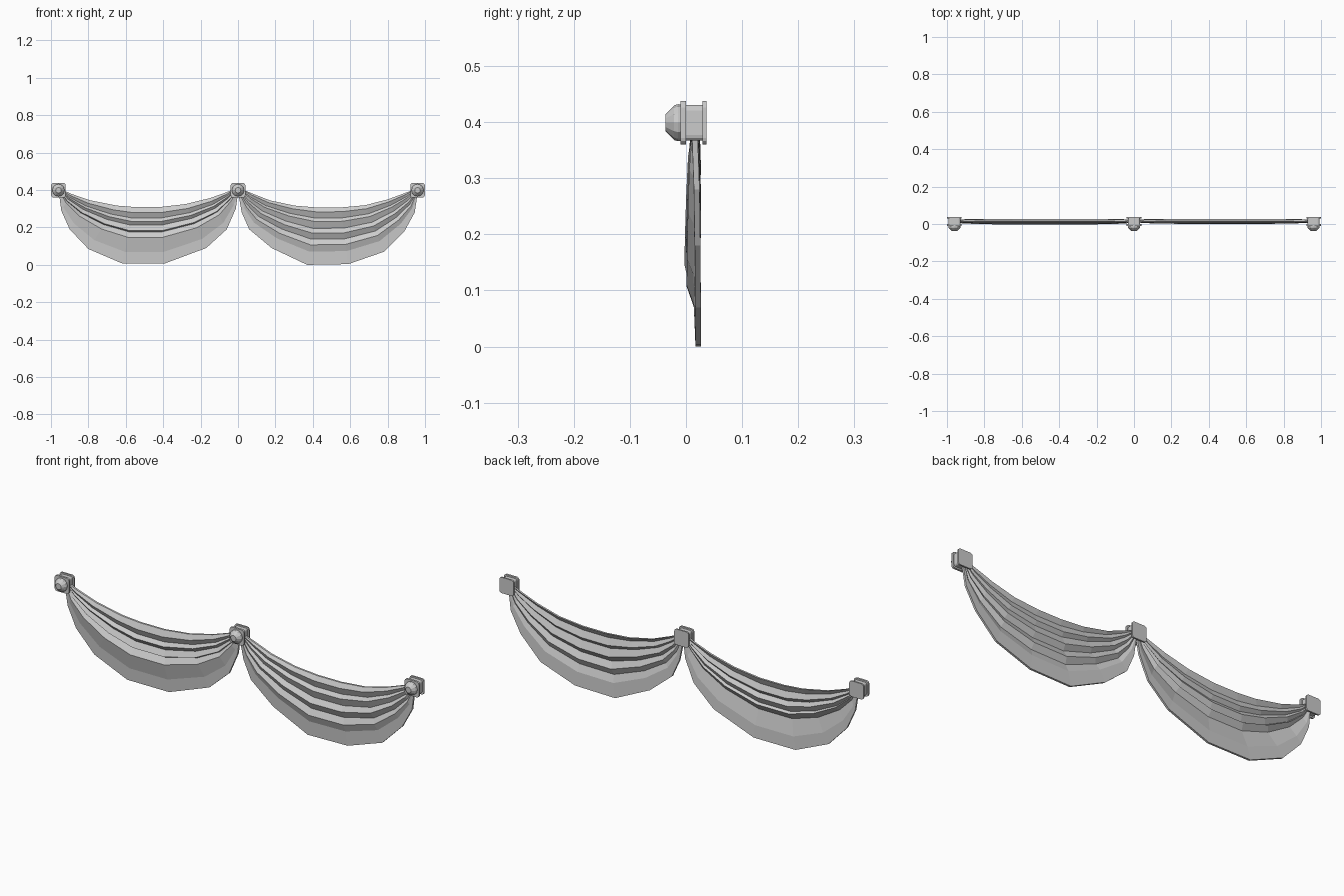
import bpy, bmesh, math
from mathutils import Matrix

if "Cube" in bpy.data.objects:
    bpy.data.objects.remove(bpy.data.objects["Cube"])


def make_object(name, bm):
    bmesh.ops.recalc_face_normals(bm, faces=bm.faces)
    mesh = bpy.data.meshes.new(name)
    bm.to_mesh(mesh)
    bm.free()
    ob = bpy.data.objects.new(name, mesh)
    bpy.context.collection.objects.link(ob)
    return ob


def rounded_block(name, x, y0, y1, half, corner, zc=0.399):
    # square block with its four front-to-back edges rounded
    bm = bmesh.new()
    bmesh.ops.create_cube(bm, size=1)
    bmesh.ops.scale(bm, vec=(2 * half, y1 - y0, 2 * half), verts=bm.verts)
    edges = [e for e in bm.edges
             if abs(e.verts[0].co.y - e.verts[1].co.y) > 0.5 * (y1 - y0)]
    bmesh.ops.bevel(bm, geom=edges, offset=corner, segments=3, profile=0.5, affect='EDGES')
    bmesh.ops.translate(bm, vec=(x, (y0 + y1) / 2, zc), verts=bm.verts)
    return make_object(name, bm)


def knob(name, x, zc=0.399, sides=12):
    # turned boss pointing to the front
    profile = [(0.031, -0.005), (0.033, -0.014), (0.031, -0.021),
               (0.023, -0.029), (0.015, -0.0365)]
    bm = bmesh.new()
    rings = []
    for r, y in profile:
        rings.append([bm.verts.new((x + r * math.cos(2 * math.pi * i / sides), y,
                                    zc + r * math.sin(2 * math.pi * i / sides)))
                      for i in range(sides)])
    for a, b in zip(rings, rings[1:]):
        for i in range(sides):
            j = (i + 1) % sides
            bm.faces.new((a[i], a[j], b[j], b[i]))
    bm.faces.new(rings[0])
    bm.faces.new(rings[-1])
    return make_object(name, bm)


def swag(name, top, bottom, folds):
    # pleated sheet between a top and a bottom curve; folds = (height at middle, depth)
    z_hi, z_lo = folds[0][0], folds[-1][0]
    n = len(top)
    thick = 0.010
    bm = bmesh.new()
    front, back = [], []
    for z, y in folds:
        f = (z_hi - z) / (z_hi - z_lo)
        fr, bk = [], []
        for i, ((xa, za), (xb, zb)) in enumerate(zip(top, bottom)):
            fade = math.sin(math.pi * i / (n - 1)) ** 0.6
            px, pz = xa + (xb - xa) * f, za + (zb - za) * f
            py = 0.011 + (y - 0.011) * fade
            fr.append(bm.verts.new((px, py, pz)))
            bk.append(bm.verts.new((px, py + thick, pz)))
        front.append(fr)
        back.append(bk)
    m = len(folds)
    for r in range(m - 1):
        for i in range(n - 1):
            for g in (front, back):
                bm.faces.new((g[r][i], g[r][i + 1], g[r + 1][i + 1], g[r + 1][i]))
        for i in (0, n - 1):
            bm.faces.new((front[r][i], front[r + 1][i], back[r + 1][i], back[r][i]))
    for r in (0, m - 1):
        for i in range(n - 1):
            bm.faces.new((front[r][i], front[r][i + 1], back[r][i + 1], back[r][i]))
    return make_object(name, bm)


# wall brackets
for side, x in (("left", -0.96), ("middle", 0), ("right", 0.96)):
    rounded_block(side + "_back_plate", x, 0.029, 0.0365, 0.039, 0.012)
    rounded_block(side + "_bracket_block", x, -0.002, 0.030, 0.032, 0.010)
    rounded_block(side + "_front_plate", x, -0.010, 0.0, 0.039, 0.012)
    knob(side + "_knob", x)

# left swag
swag("left_swag",
     [(-0.94, 0.402), (-0.89, 0.379), (-0.79, 0.345), (-0.65, 0.317), (-0.55, 0.309),
      (-0.42, 0.309), (-0.28, 0.325), (-0.15, 0.357), (-0.07, 0.385), (-0.02, 0.405)],
     [(-0.955, 0.368), (-0.945, 0.290), (-0.90, 0.190), (-0.80, 0.085), (-0.62, 0.008),
      (-0.39, 0.008), (-0.17, 0.090), (-0.06, 0.190), (-0.012, 0.30), (-0.002, 0.368)],
     [(0.309, 0.017), (0.279, 0.004), (0.250, 0.017), (0.232, 0.003), (0.212, 0.017),
      (0.183, 0.002), (0.176, 0.016), (0.147, -0.003), (0.070, 0.014), (0.008, 0.017)])

# right swag
swag("right_swag",
     [(0.02, 0.405), (0.08, 0.380), (0.17, 0.345), (0.30, 0.317), (0.42, 0.307),
      (0.55, 0.307), (0.68, 0.319), (0.80, 0.350), (0.89, 0.383), (0.94, 0.402)],
     [(0.004, 0.368), (0.020, 0.280), (0.06, 0.190), (0.18, 0.090), (0.37, 0.0),
      (0.59, 0.004), (0.78, 0.070), (0.89, 0.180), (0.945, 0.280), (0.958, 0.368)],
     [(0.306, 0.017), (0.283, 0.004), (0.250, 0.017), (0.232, 0.003), (0.195, 0.017),
      (0.170, 0.000), (0.138, 0.016), (0.108, 0.001), (0.072, 0.014), (0.002, 0.017)])
